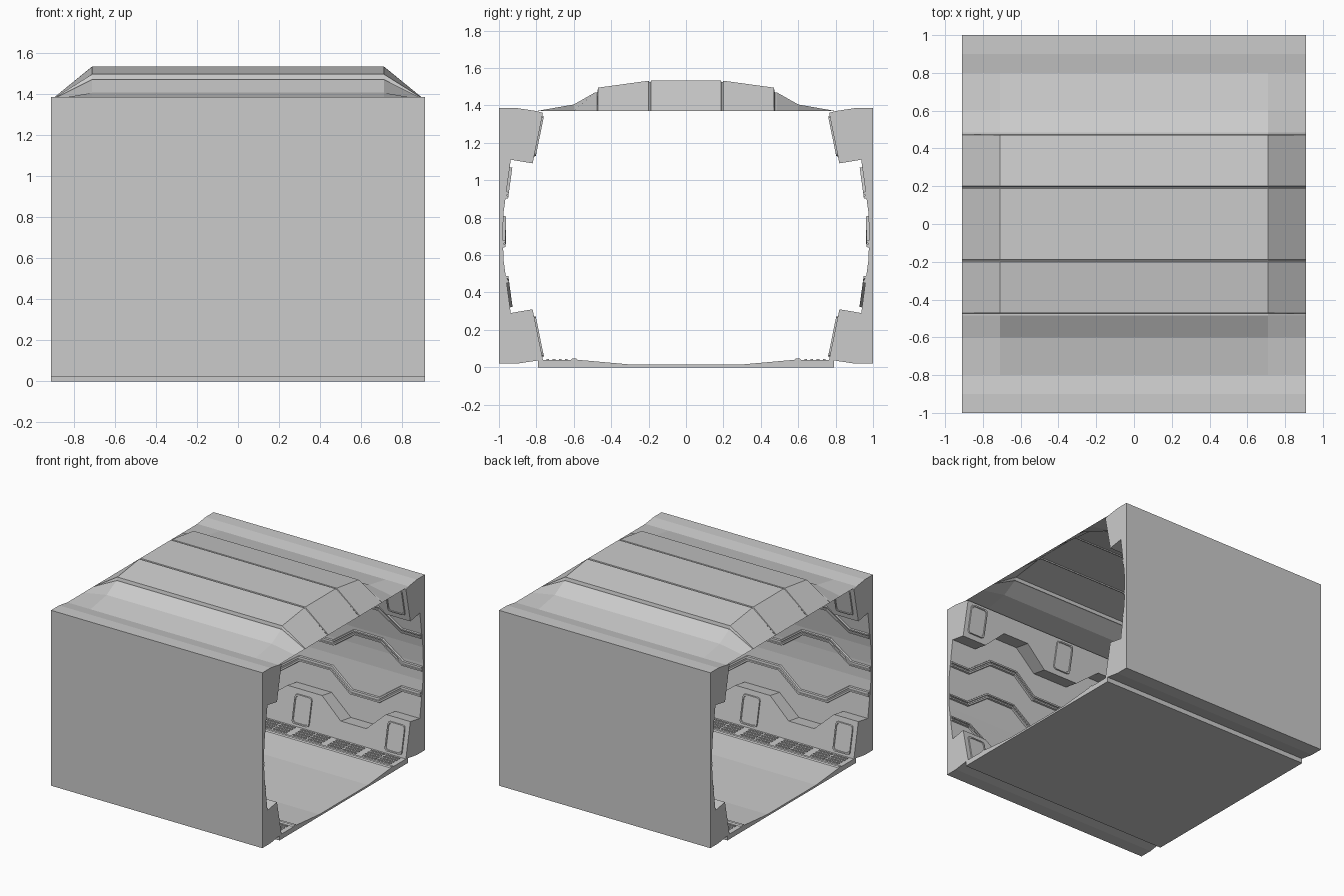
import bpy, bmesh, math
from mathutils import Vector

if "Cube" in bpy.data.objects:
    bpy.data.objects.remove(bpy.data.objects["Cube"])

L = 0.91                      # half length along x


def finish(bm, name):
    bmesh.ops.recalc_face_normals(bm, faces=bm.faces)
    me = bpy.data.meshes.new(name)
    bm.to_mesh(me)
    bm.free()
    ob = bpy.data.objects.new(name, me)
    bpy.context.collection.objects.link(ob)
    return ob


def loft(bm, sections, closed=True):
    rows = [[bm.verts.new(p) for p in s] for s in sections]
    n = len(rows[0])
    for a, b in zip(rows, rows[1:]):
        for i in range(n if closed else n - 1):
            j = (i + 1) % n
            bm.faces.new((a[i], a[j], b[j], b[i]))
    if closed:
        bm.faces.new(rows[0])
        bm.faces.new(rows[-1])


def wall_y(z):
    # depth of the curved inner wall at height z
    d = abs(z - 0.7)
    return 0.98 - 0.038 * d if d < 0.13 else 0.975 - 0.136 * (d - 0.13)


def front_y(z):
    # slanted face of the lower trim
    return 0.765 + 0.055 * (z - 0.04) / 0.27


# side walls with stepped trim, lofted along x
STATIONS = [(0.15, 0.31), (0.33, 0.17), (0.55, 0.17), (0.70, 0.31), (L, 0.31)]
STATIONS = [(-x, h) for x, h in reversed(STATIONS)] + STATIONS


def wall_profile(h):
    low = [(1, .02), (.9, .02), (.8, .035), (.765, .04), (front_y(h), h),
           (wall_y(h - .02), h - .02), (.975, .57)]
    high = [(y, 1.4 - z) for y, z in reversed(low)]
    high[-3:] = [(.8, 1.37), (.9, 1.385), (1, 1.385)]
    return low + [(.98, .7)] + high


for s, side in ((-1, "front"), (1, "back")):
    bm = bmesh.new()
    loft(bm, [[(x, s * y, z) for y, z in wall_profile(h)] for x, h in STATIONS])
    finish(bm, side + "_wall")

# floor slab with raised side walkways
half = [(.3, .015), (.58, .04), (.588, .048), (.608, .048), (.616, .04), (.79, .04), (.79, 0)]
floor = half + [(-y, z) for y, z in reversed(half)]
bm = bmesh.new()
loft(bm, [[(x, y, z) for y, z in floor] for x in (-L, L)])
finish(bm, "floor")

# roof canopy with panel seams and sloping ends
half = [(.8, 1.37), (.6, 1.405), (.485, 1.47), (.475, 1.47), (.47, 1.495),
        (.2, 1.532), (.197, 1.525), (.19, 1.525), (.187, 1.533)]
roof = half + [(-y, z) for y, z in reversed(half)]
bm = bmesh.new()
loft(bm, [[(x, y, 1.37 if abs(x) == L else z) for y, z in roof]
          for x in (-L, -.71, .71, L)], closed=False)
finish(bm, "roof")


# zigzag ribs swept over the curved wall
RIB = [(-.02, -.003), (-.017, .014), (-.006, .014), (-.004, .006),
       (.004, .006), (.006, .014), (.017, .014), (.02, -.003)]


def rib(bm, path, s):
    sections = []
    for i, p in enumerate(path):
        a, b = path[max(i - 1, 0)], path[min(i + 1, len(path) - 1)]
        d1 = (Vector(p) - Vector(a)).normalized() if i else None
        d2 = (Vector(b) - Vector(p)).normalized() if i < len(path) - 1 else None
        t = ((d1 or d2) + (d2 or d1)).normalized()
        n = Vector((-t.y, t.x)) / t.dot(d1 or d2)
        sec = []
        for w, h in RIB:
            x, z = p[0] + n.x * w, p[1] + n.y * w
            sec.append((x, s * (wall_y(z) - h), z))
        sections.append(sec)
    loft(bm, sections)


def zigzag(lo, hi):
    pts = [(.14, hi), (.32, lo), (.56, lo), (.74, hi), (L - .005, hi)]
    return [(-x, z) for x, z in reversed(pts)] + pts


for s, side in ((-1, "front"), (1, "back")):
    bm = bmesh.new()
    for lo, hi in ((.34, .47), (.79, .66), (1.05, .92)):
        rib(bm, zigzag(lo, hi), s)
    finish(bm, side + "_wall_ribs")


# rounded hatch plates on the slanted trim
def hatch(bm, cx, s, upper):
    def ring(w, h, lift):
        out = []
        for sx, sz in ((1, 1), (-1, 1), (-1, -1), (1, -1)):
            for k in range(3):
                a = math.atan2(sz, sx) + math.radians(45 * k - 45)
                x = sx * (w - .02) + .02 * math.cos(a)
                z = .165 + sz * (h - .02) + .02 * math.sin(a)
                y = front_y(z) - lift
                out.append((cx + x, s * y, 1.4 - z if upper else z))
        return out
    loft(bm, [ring(.075, .108, -.003), ring(.073, .106, .009), ring(.064, .097, .009),
              ring(.062, .095, .004)])


for s, side in ((-1, "front"), (1, "back")):
    bm = bmesh.new()
    for cx in (-.8, 0, .8):
        for upper in (False, True):
            hatch(bm, cx, s, upper)
    finish(bm, side + "_hatches")

# slatted grates on the walkways
for s, side in ((-1, "front"), (1, "back")):
    bm = bmesh.new()
    for g in range(6):
        cx = -.75 + .3 * g
        for k in range(4):
            for e in (-.065, .065):
                r = bmesh.ops.create_cube(bm, size=1)
                bmesh.ops.scale(bm, vec=(.115, .014, .008), verts=r["verts"])
                bmesh.ops.translate(bm, vec=(cx + e, s * (.64 + .033 * k), .041), verts=r["verts"])
    finish(bm, side + "_grate")
